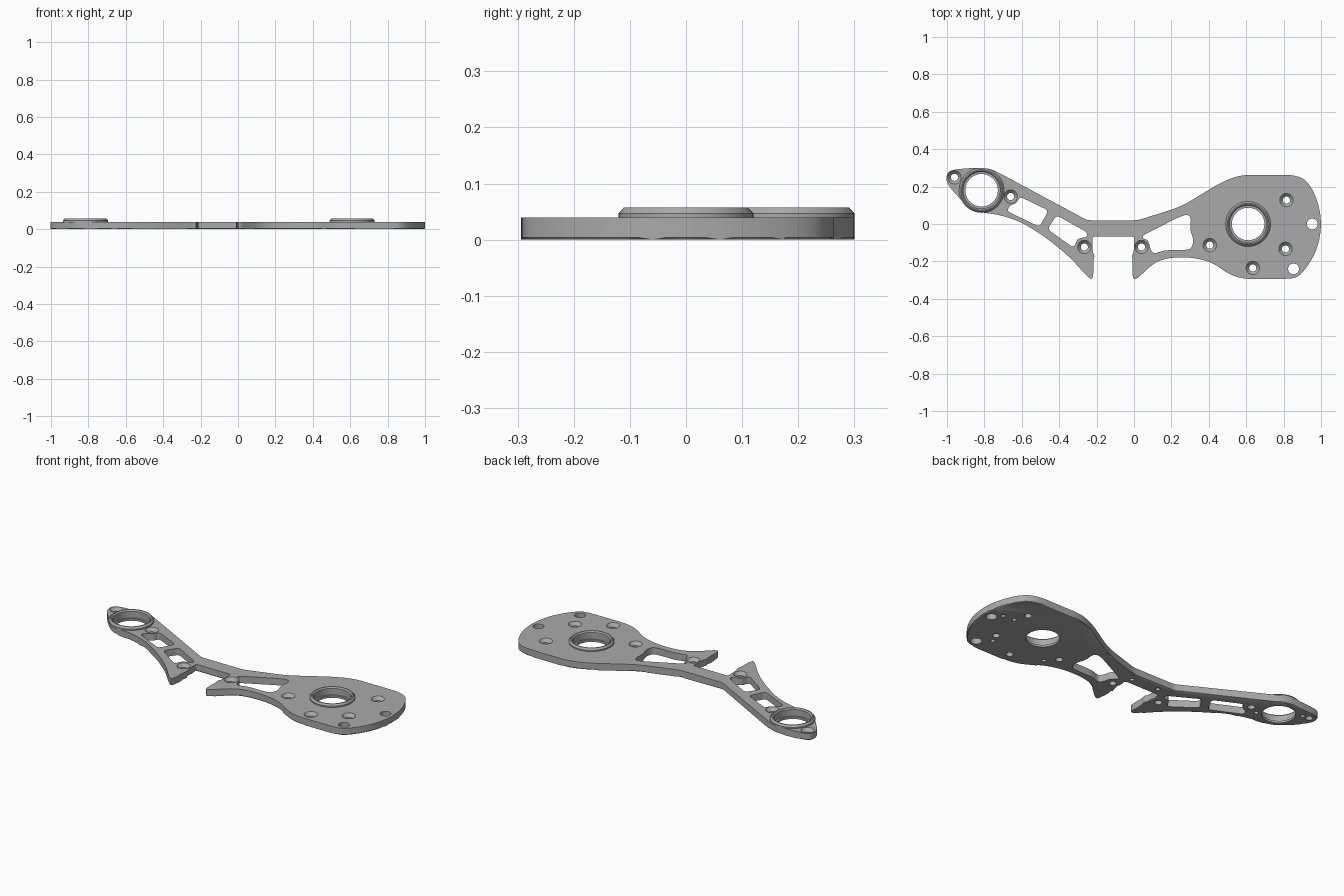
import bpy, bmesh
from math import pi
from mathutils import Vector

if "Cube" in bpy.data.objects:
    bpy.data.objects.remove(bpy.data.objects["Cube"])

grey = bpy.data.materials.new("machined grey")
grey.use_nodes = True
grey.diffuse_color = (0.40, 0.40, 0.40, 1)
grey.node_tree.nodes["Principled BSDF"].inputs["Base Color"].default_value = (0.40, 0.40, 0.40, 1)

TOP = 0.04      # plate thickness
RIM = 0.057     # top of the bearing collars


def rounded(points, radius, steps=5):
    """Polygon with every corner rounded; a third value sets its own radius."""
    out = []
    for i, p in enumerate(points):
        r = p[2] if len(p) > 2 else radius
        a, b, c = (Vector(points[k % len(points)][:2]) for k in (i - 1, i, i + 1))
        start = b + (a - b).normalized() * min(r, (a - b).length / 2)
        end = b + (c - b).normalized() * min(r, (c - b).length / 2)
        for s in range(steps + 1):
            t = s / steps
            q = start * (1 - t) ** 2 + b * 2 * t * (1 - t) + end * t * t
            if not out or (q - out[-1]).length > 1e-4:
                out.append(q)
    if (out[0] - out[-1]).length < 1e-4:
        out.pop()
    return out


def prism(bm, outline, z0, z1):
    """Extrude a flat outline; returns its bottom edges."""
    base = bm.faces.new([bm.verts.new((p.x, p.y, z0)) for p in outline])
    edges = list(base.edges)
    top = bmesh.ops.extrude_face_region(bm, geom=[base], use_keep_orig=True)["geom"]
    for v in top:
        if isinstance(v, bmesh.types.BMVert):
            v.co.z = z1
    return edges


def lathe(bm, profile, centre, closed=False, steps=48):
    """Revolve a radius and height profile about a vertical axis."""
    x, y = centre
    vs = [bm.verts.new((x + r, y, z)) for r, z in profile]
    es = [bm.edges.new(pair) for pair in zip(vs, vs[1:])]
    if closed:
        es.append(bm.edges.new((vs[-1], vs[0])))
    bmesh.ops.spin(bm, geom=vs + es, cent=(x, y, 0), axis=(0, 0, 1),
                   angle=2 * pi, steps=steps)


def make(name, bm):
    bmesh.ops.remove_doubles(bm, verts=bm.verts[:], dist=1e-5)
    bmesh.ops.recalc_face_normals(bm, faces=bm.faces[:])
    mesh = bpy.data.meshes.new(name)
    bm.to_mesh(mesh)
    bm.free()
    mesh.materials.append(grey)
    ob = bpy.data.objects.new(name, mesh)
    bpy.context.collection.objects.link(ob)
    return ob


def activate(ob):
    bpy.ops.object.select_all(action="DESELECT")
    ob.select_set(True)
    bpy.context.view_layer.objects.active = ob


# Outline of the arm, clockwise from the small tab
outline = [
    (-1.003, .215), (-1.003, .27), (-.975, .29), (-.87, .3), (-.775, .3), (-.70, .262),
    (-.25, .02, .02), (.02, .02, .02), (.25, .092), (.47, .225), (.57, .263), (.86, .263),
    (.93, .23), (.985, .12), (1.004, 0), (.985, -.12), (.94, -.21), (.88, -.285),
    (.82, -.294), (.58, -.294), (.5, -.265), (.42, -.205), (.31, -.178), (.2, -.178),
    (.12, -.2), (.06, -.25), (.015, -.295), (-.01, -.294), (-.006, -.19), (-.012, -.17),
    (0, -.15), (0, -.068, .01), (-.222, -.068, .01), (-.222, -.15), (-.21, -.17),
    (-.217, -.19), (-.217, -.294), (-.24, -.292), (-.34, -.18), (-.46, -.08),
    (-.6, .01), (-.72, .05), (-.81, .06), (-.88, .08),
]
bm = bmesh.new()
rim = prism(bm, rounded(outline, .06), 0, TOP)
bmesh.ops.bevel(bm, geom=rim, offset=.004, segments=1, affect="EDGES")
plate = make("arm_plate", bm)

# Lightening windows
windows = [
    [(-.612, .147), (-.457, .072), (-.505, -.015), (-.678, .068), (-.668, .097), (-.625, .113)],
    [(-.414, .047), (-.25, -.045), (-.252, -.072), (-.30, -.075), (-.322, -.128), (-.463, -.028)],
    [(.045, -.062), (.24, .037), (.285, .052), (.305, .035), (.3, -.03), (.32, -.09),
     (.305, -.135), (.25, -.14), (.17, -.14), (.1, -.16), (.085, -.125), (.078, -.088), (.05, -.078)],
]
cut = bmesh.new()
for w in windows:
    prism(cut, rounded(w, .022), -.05, .1)

# Bearing bores with a lip at the bottom
bearings = [(.61, 0), (-.815, .18)]
for c in bearings:
    lathe(cut, [(0, -.05), (.087, -.05), (.087, .012), (.098, .012), (.098, .1), (0, .1)], c)

# Countersunk screw holes
screws = [(-.96, .25), (-.66, .147), (-.265, -.123), (.04, -.123),
          (.405, -.113), (.635, -.235), (.81, -.133), (.815, .128)]
for c in screws:
    lathe(cut, [(0, -.05), (.019, -.05), (.019, .022), (.036, TOP), (.036, .1), (0, .1)], c, steps=28)

# Plain through holes
for c in [(.953, 0), (.853, -.24)]:
    lathe(cut, [(0, -.05), (.029, -.05), (.029, .1), (0, .1)], c, steps=28)

# Blind pin holes in the underside
pins = [(.913, .047), (.845, .053), (.79, -.183), (.46, -.17),
        (-.715, .12), (-.92, .246), (-.01, -.03), (-.175, -.02)]
for c in pins:
    lathe(cut, [(0, -.05), (.012, -.05), (.012, .016), (0, .016)], c, steps=20)

cutter = make("hole_cutter", cut)
cutter.hide_render = True
mod = plate.modifiers.new("holes", "BOOLEAN")
mod.operation = "DIFFERENCE"
mod.solver = "EXACT"
mod.object = cutter
activate(plate)
bpy.ops.object.modifier_apply(modifier=mod.name)
bpy.data.objects.remove(cutter)
bpy.ops.object.shade_smooth_by_angle(angle=.5)

# Raised bearing collars
for name, c in zip(["large_end_collar", "small_end_collar"], bearings):
    bm = bmesh.new()
    lathe(bm, [(.098, TOP - .004), (.12, TOP - .004), (.12, .047), (.111, RIM),
               (.105, RIM), (.098, .05)], c, closed=True)
    activate(make(name, bm))
    bpy.ops.object.shade_smooth_by_angle(angle=.5)
